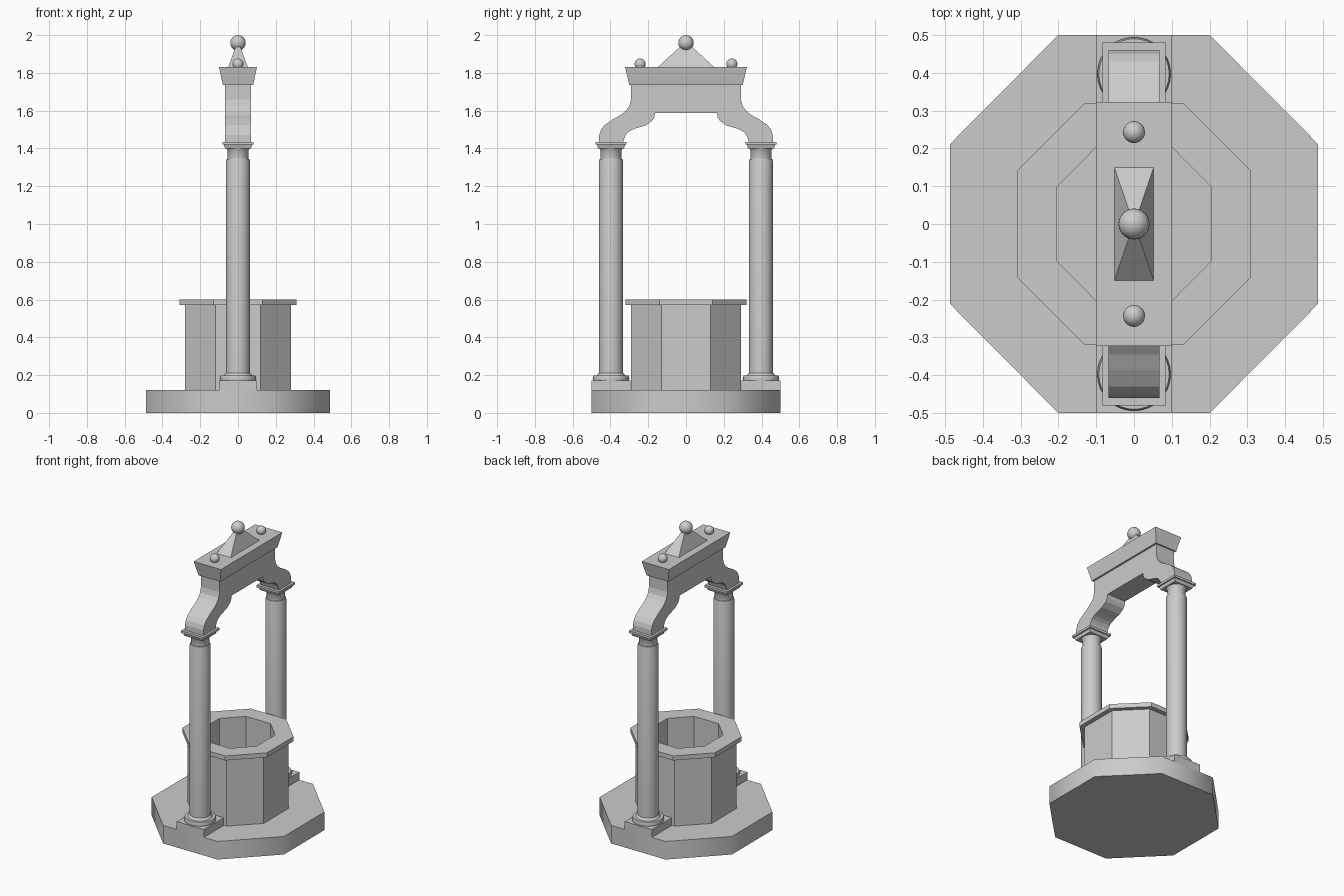
import bpy
import bmesh
import math
from mathutils import Matrix

cube = bpy.data.objects.get("Cube")
if cube:
    bpy.data.objects.remove(cube, do_unlink=True)

# Single stone colour
stone = bpy.data.materials.new("grey stone")
stone.use_nodes = True
COLOUR = (0.6, 0.6, 0.6, 1)
stone.diffuse_color = COLOUR
stone.node_tree.nodes["Principled BSDF"].inputs["Base Color"].default_value = COLOUR


def finish(name, bm, smooth=None):
    bmesh.ops.recalc_face_normals(bm, faces=bm.faces)
    mesh = bpy.data.meshes.new(name)
    bm.to_mesh(mesh)
    bm.free()
    mesh.materials.append(stone)
    obj = bpy.data.objects.new(name, mesh)
    bpy.context.collection.objects.link(obj)
    if smooth:
        bpy.ops.object.select_all(action='DESELECT')
        obj.select_set(True)
        bpy.context.view_layer.objects.active = obj
        bpy.ops.object.shade_smooth_by_angle(angle=math.radians(smooth))
    return obj


def loft(name, rings, smooth=None):
    """Skin a list of equal-length point rings and cap both ends."""
    bm = bmesh.new()
    loops = [[bm.verts.new(p) for p in ring] for ring in rings]
    n = len(loops[0])
    for low, high in zip(loops, loops[1:]):
        for i in range(n):
            j = (i + 1) % n
            bm.faces.new((low[i], low[j], high[j], high[i]))
    bm.faces.new(loops[0])
    bm.faces.new(loops[-1])
    return finish(name, bm, smooth)


def octagon(x, y, cx, cy, z):
    """Octagon of half sizes x, y with flat sides of half lengths cx, cy."""
    quarter = [(x, -cy), (x, cy), (cx, y), (-cx, y)]
    return [(a, b, z) for a, b in quarter + [(-a, -b) for a, b in quarter]]


def rectangle(x, y, z, y_mid=0):
    return [(-x, y_mid - y, z), (x, y_mid - y, z), (x, y_mid + y, z), (-x, y_mid + y, z)]


def circle(r, z, y_mid, n=32):
    return [(r * math.cos(math.tau * i / n), y_mid + r * math.sin(math.tau * i / n), z)
            for i in range(n)]


def ball(name, r, y, z):
    bm = bmesh.new()
    bmesh.ops.create_uvsphere(bm, u_segments=24, v_segments=14, radius=r,
                              matrix=Matrix.Translation((0, y, z)))
    finish(name, bm, 60)


# Octagonal step
loft("base_step", [octagon(.486, .5, .2, .212, z) for z in (0, .12)], 60)

# Well wall with overhanging rim and hollow shaft
wall, rim, shaft = (.28, .29, .12, .13), (.31, .32, .13, .14), (.205, .213, .09, .097)
loft("well", [octagon(*wall, .12), octagon(*wall, .57), octagon(*rim, .57),
              octagon(*rim, .6), octagon(*shaft, .6), octagon(*shaft, .125)])

# Two columns, each with plinth, turned shaft and square capital
SHAFT = [(.095, .17), (.097, .183), (.093, .197), (.075, .197), (.07, .205), (.063, .212),
         (.063, 1.335), (.06, 1.345), (.055, 1.345), (.055, 1.39), (.066, 1.405)]
for side, mid in (("front", -.397), ("back", .397)):
    loft(side + "_plinth", [rectangle(.1, .103, z, mid) for z in (.12, .172)])
    loft(side + "_column", [circle(r, z, mid) for r, z in SHAFT], 40)
    loft(side + "_capital", [rectangle(.068, .068, 1.4, mid), rectangle(.075, .075, 1.42, mid),
                             rectangle(.083, .083, 1.42, mid), rectangle(.083, .083, 1.435, mid)])

# Arch: half profile in y and z, mirrored and extruded along x
OUTER = [(.46, 1.435), (.46, 1.47), (.45, 1.5), (.43, 1.525), (.386, 1.555), (.345, 1.578),
         (.318, 1.6), (.3, 1.625), (.291, 1.66), (.291, 1.735)]
INNER = [(.164, 1.588), (.168, 1.565), (.18, 1.545), (.217, 1.52), (.262, 1.508),
         (.29, 1.497), (.31, 1.483), (.323, 1.465), (.333, 1.435)]
half = INNER[::1] + OUTER
outline = half + [(-y, z) for y, z in reversed(half)]
loft("arch", [[(x, y, z) for y, z in outline] for x in (-.068, .068)])

# Flared cornice, pyramid and ball finials
loft("cornice", [rectangle(.08, .3, 1.735), rectangle(.1, .322, 1.83)])
loft("pyramid", [rectangle(.052, .15, 1.83), rectangle(.002, .002, 1.965)])
ball("top_ball", .041, 0, 1.959)
for name, y in (("front_ball", -.243), ("back_ball", .243)):
    ball(name, .029, y, 1.847)
